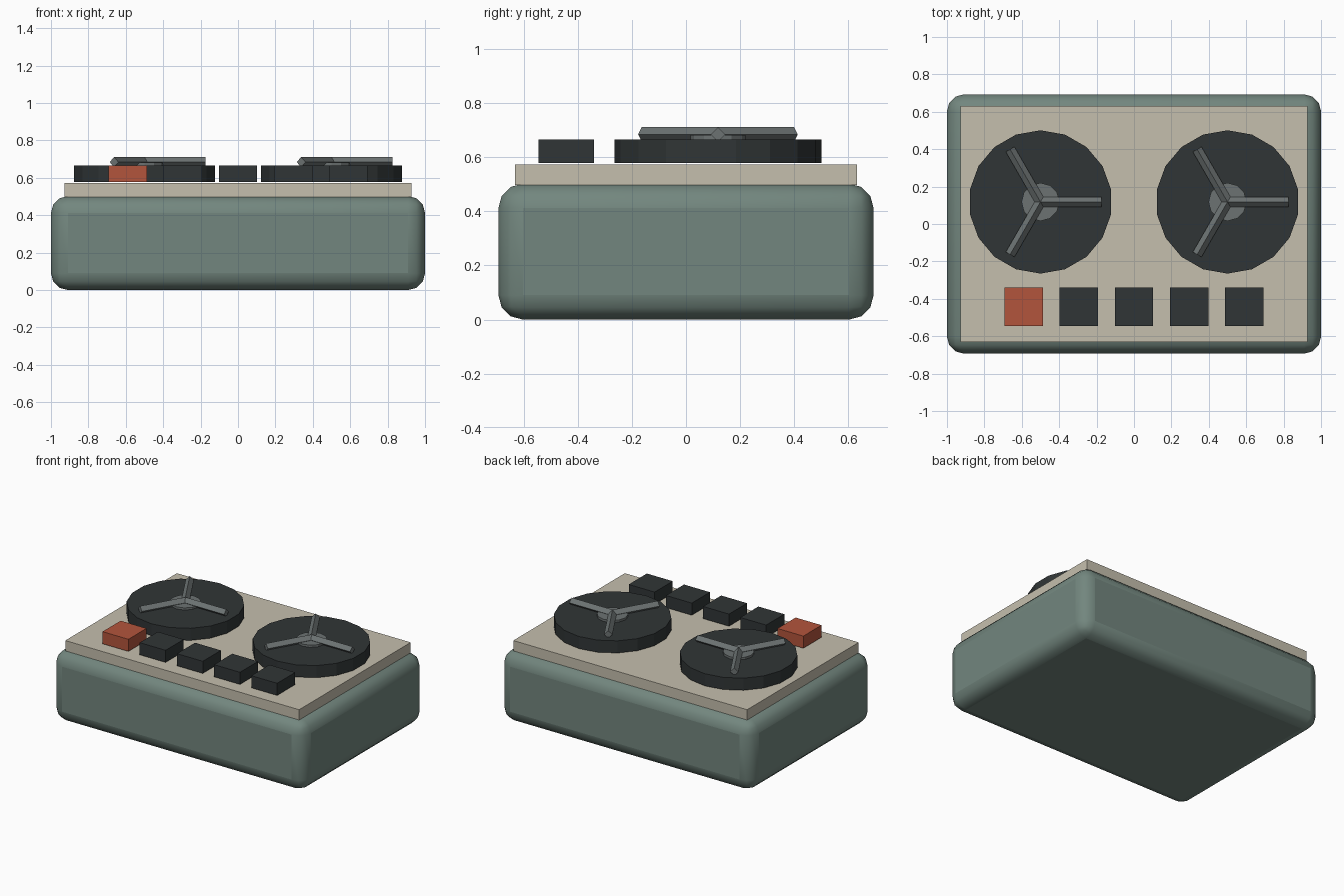
import bpy
from math import radians, cos, sin

if "Cube" in bpy.data.objects:
    bpy.data.objects.remove(bpy.data.objects["Cube"])


def material(name, color):
    m = bpy.data.materials.new(name)
    m.diffuse_color = (*color, 1)
    m.use_nodes = True
    m.node_tree.nodes["Principled BSDF"].inputs["Base Color"].default_value = m.diffuse_color
    return m


GREEN = material("case_green", (0.17, 0.24, 0.21))
CREAM = material("panel_cream", (0.56, 0.52, 0.42))
DARK = material("dark_plastic", (0.03, 0.036, 0.037))
STEEL = material("grey_metal", (0.15, 0.17, 0.17))
RED = material("record_red", (0.45, 0.09, 0.045))


def finish(name, mat):
    ob = bpy.context.object
    ob.name = name
    ob.data.materials.append(mat)
    return ob


def box(name, mat, center, size):
    bpy.ops.mesh.primitive_cube_add(size=1, location=center)
    bpy.context.object.scale = size
    bpy.ops.object.transform_apply(location=False, rotation=False, scale=True)
    return finish(name, mat)


def cylinder(name, mat, sides, radius, depth, center, rot=(0, 0, 0)):
    bpy.ops.mesh.primitive_cylinder_add(vertices=sides, radius=radius, depth=depth,
                                        location=center, rotation=rot)
    return finish(name, mat)


# Case with rounded edges
case = box("case", GREEN, (0, 0, 0.251), (2, 1.386, 0.502))
bevel = case.modifiers.new("round_edges", "BEVEL")
bevel.width = 0.09
bevel.segments = 3
bpy.ops.object.shade_smooth_by_angle(angle=radians(35))

# Top panel
box("top_panel", CREAM, (0, 0, 0.535), (1.855, 1.264, 0.074))

# Reels with hub and three diamond-section spokes
REEL_Y, SPOKE = 0.118, 0.325
for side, x in (("left", -0.5), ("right", 0.5)):
    cylinder(f"{side}_reel", DARK, 18, 0.383, 0.087, (x, REEL_Y, 0.622))
    cylinder(f"{side}_hub", STEEL, 12, 0.102, 0.06, (x, REEL_Y, 0.651))
    for i in range(3):
        a = radians(120 * i)
        cylinder(f"{side}_spoke_{i + 1}", STEEL, 4, 0.027, SPOKE,
                 (x + cos(a) * SPOKE / 2, REEL_Y + sin(a) * SPOKE / 2, 0.684),
                 (0, radians(90), a))

# Row of keys, the first one red
for i in range(5):
    box(f"key_{i + 1}", DARK if i else RED, (-0.59 + 0.295 * i, -0.443, 0.622),
        (0.205, 0.205, 0.087))
